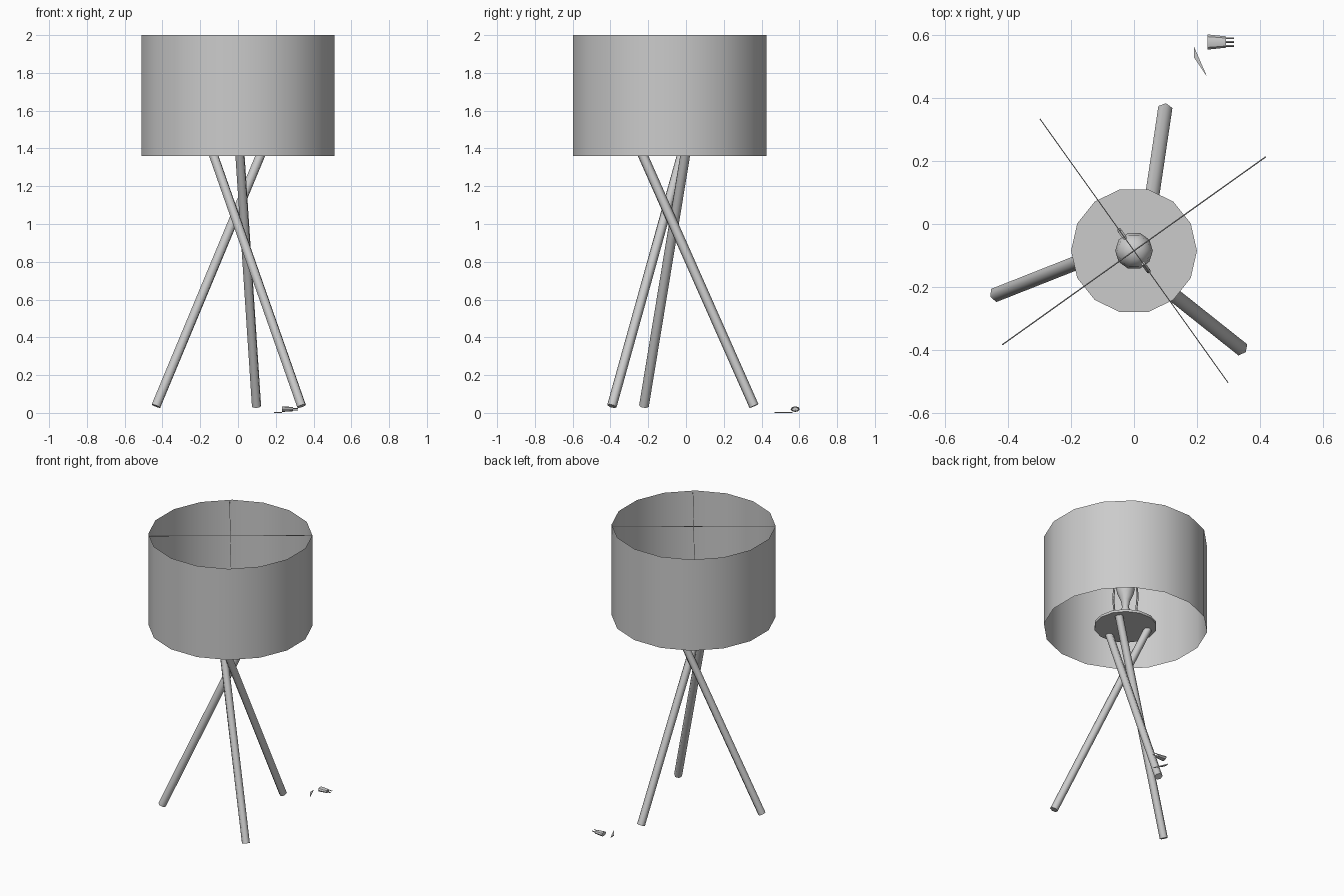
import bpy, bmesh, math
from mathutils import Vector, Matrix

if "Cube" in bpy.data.objects:
    bpy.data.objects.remove(bpy.data.objects["Cube"])

CENTRE = Vector((0, -0.085, 0))   # lamp axis

mat = bpy.data.materials.new("light grey")
mat.diffuse_color = (0.6, 0.6, 0.6, 1)
mat.use_nodes = True
mat.node_tree.nodes["Principled BSDF"].inputs["Base Color"].default_value = mat.diffuse_color


def finish(name, bm, smooth=None):
    bmesh.ops.recalc_face_normals(bm, faces=bm.faces)
    me = bpy.data.meshes.new(name)
    bm.to_mesh(me)
    bm.free()
    ob = bpy.data.objects.new(name, me)
    bpy.context.collection.objects.link(ob)
    me.materials.append(mat)
    if smooth:
        bpy.ops.object.select_all(action='DESELECT')
        ob.select_set(True)
        bpy.context.view_layer.objects.active = ob
        bpy.ops.object.shade_smooth_by_angle(angle=math.radians(smooth))
    return ob


def rod(bm, a, b, r1, r2=None, sides=6, caps=True):
    """Straight cylinder or cone between two points."""
    a, b = Vector(a), Vector(b)
    d = b - a
    m = Matrix.Translation((a + b) / 2) @ d.to_track_quat('Z', 'Y').to_matrix().to_4x4()
    bmesh.ops.create_cone(bm, cap_ends=caps, segments=sides, radius1=r1,
                          radius2=r1 if r2 is None else r2, depth=d.length, matrix=m)


def lathe(bm, profile, sides):
    """Revolve (radius, z) points about the lamp axis."""
    rings = []
    for r, z in profile:
        rings.append([bm.verts.new(CENTRE + Vector((r * math.cos(t), r * math.sin(t), z)))
                      for t in (2 * math.pi * i / sides for i in range(sides))])
    for p, q in zip(rings, rings[1:]):
        for i in range(sides):
            j = (i + 1) % sides
            bm.faces.new((p[i], p[j], q[j], q[i]))
    bm.faces.new(rings[0])
    bm.faces.new(rings[-1])


# Drum shade: open 16-sided tube
bm = bmesh.new()
bmesh.ops.create_cone(bm, cap_ends=False, segments=16, radius1=0.522, radius2=0.522, depth=0.64,
                      matrix=Matrix.Translation(CENTRE + Vector((0, 0, 1.68)))
                      @ Matrix.Rotation(math.pi / 16, 4, 'Z'))
finish("shade", bm, 40)

# Crossed wires holding the shade near its top
bm = bmesh.new()
for ang, r in ((math.radians(35.5), 0.002), (math.radians(-54.5), 0.0015)):
    d = Vector((math.cos(ang), math.sin(ang), 0)) * 0.515
    z = Vector((0, 0, 1.99))
    rod(bm, CENTRE - d + z, CENTRE + d + z, r, sides=4)
finish("shade_wires", bm)

# Base plate under the bulb
bm = bmesh.new()
lathe(bm, [(0.2, 1.368), (0.2, 1.385)], 14)
finish("base_plate", bm, 40)

# Three crossing legs, turned about the lamp axis
for i in range(3):
    rot = Matrix.Rotation(i * 2 * math.pi / 3, 3, 'Z')
    bm = bmesh.new()
    rod(bm, CENTRE + rot @ Vector((0.098, 0.445, 0.036)),
        CENTRE + rot @ Vector((0.01, -0.147, 1.372)), 0.026, sides=6)
    finish("leg_%d" % (i + 1), bm, 62)

# Socket and bulb
bm = bmesh.new()
lathe(bm, [(0.028, 1.385), (0.028, 1.50), (0.022, 1.50), (0.022, 1.53)], 10)
finish("socket", bm, 40)
bm = bmesh.new()
lathe(bm, [(0.022, 1.52), (0.03, 1.56), (0.052, 1.61), (0.06, 1.65),
           (0.052, 1.69), (0.03, 1.712), (0.008, 1.718)], 10)
finish("bulb", bm, 50)

# Harp arms on both sides of the bulb
bm = bmesh.new()
d = Vector((math.cos(math.radians(-54.5)), math.sin(math.radians(-54.5)), 0))
for s in (-1, 1):
    pts = [(0.028, 1.42), (0.07, 1.46), (0.08, 1.58), (0.074, 1.66), (0.05, 1.72)]
    pts = [CENTRE + d * s * r + Vector((0, 0, z)) for r, z in pts]
    for a, b in zip(pts, pts[1:]):
        rod(bm, a, b, 0.007, sides=5)
finish("harp", bm, 40)

# Plug: tapered body with three prongs
bm = bmesh.new()
rod(bm, (0.234, 0.578, 0.02), (0.292, 0.578, 0.02), 0.024, 0.018, sides=8)
bmesh.ops.scale(bm, vec=(1, 1, 0.62), verts=bm.verts,
                space=Matrix.Translation((0, 0, -0.02)))
for y, z in ((0.566, 0.024), (0.59, 0.024), (0.578, 0.015)):
    rod(bm, (0.29, y, z), (0.318, y, z), 0.003, sides=4)
finish("plug", bm, 40)

# Remaining scrap of cord lying on the floor
bm = bmesh.new()
pts = [(0.19, 0.565), (0.19, 0.53), (0.232, 0.468)]
low = [bm.verts.new((x, y, 0)) for x, y in pts]
top = [bm.verts.new((x, y, 0.006)) for x, y in pts]
bm.faces.new(low)
bm.faces.new(top)
for i in range(3):
    j = (i + 1) % 3
    bm.faces.new((low[i], low[j], top[j], top[i]))
finish("cord", bm)
